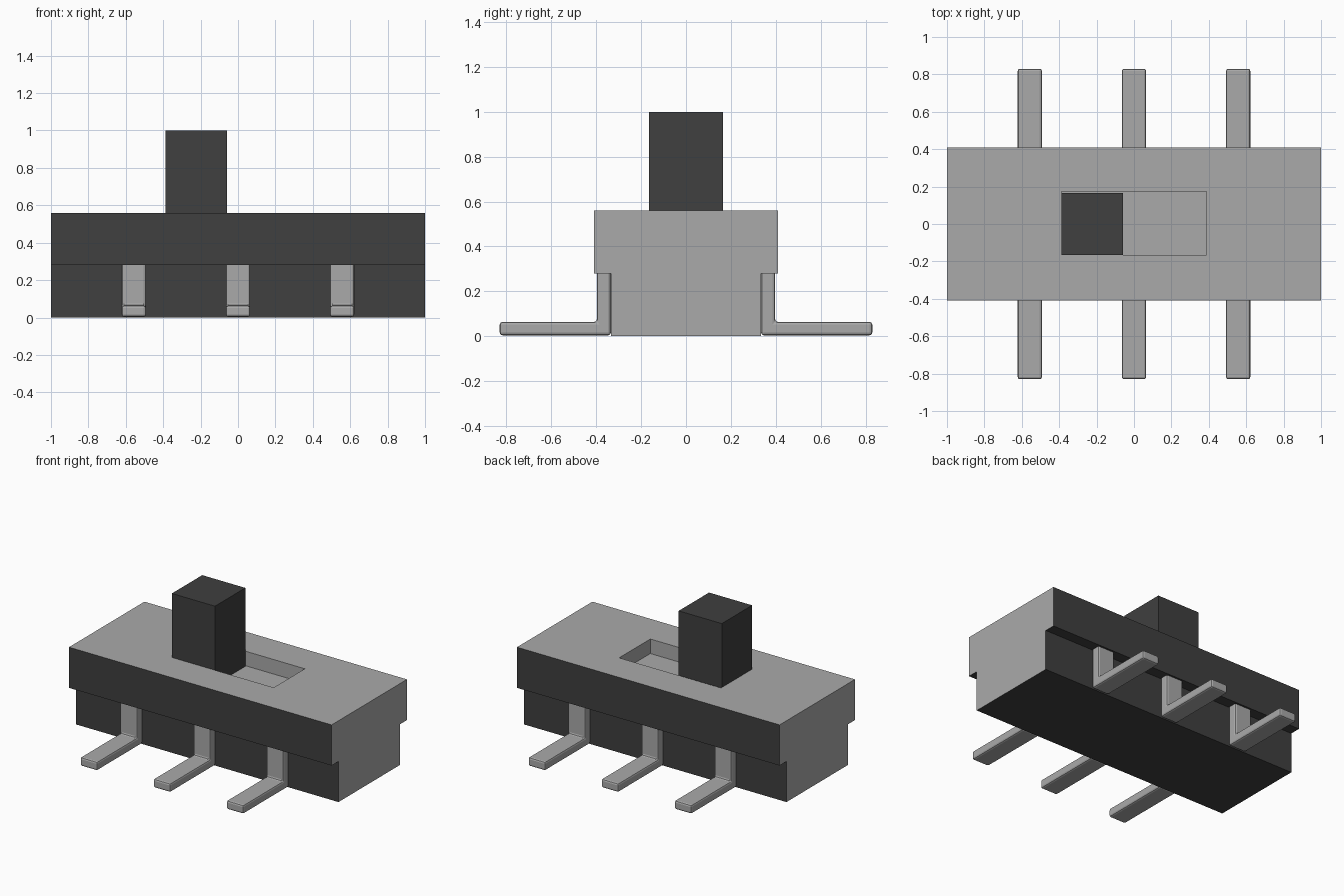
import bpy, bmesh, math

cube = bpy.data.objects.get("Cube")
if cube:
    bpy.data.objects.remove(cube, do_unlink=True)


def material(name, value):
    m = bpy.data.materials.new(name)
    m.use_nodes = True
    colour = (value, value, value, 1)
    m.diffuse_color = colour
    m.node_tree.nodes["Principled BSDF"].inputs["Base Color"].default_value = colour
    return m


GREY = material("light grey", 0.4)
DARK = material("dark grey", 0.05)


def add_object(name, bm, *mats):
    mesh = bpy.data.meshes.new(name)
    bm.to_mesh(mesh)
    bm.free()
    for m in mats:
        mesh.materials.append(m)
    ob = bpy.data.objects.new(name, mesh)
    bpy.context.collection.objects.link(ob)
    return ob


def extrude_profile(points, x0, x1):
    """Closed (y, z) outline extruded along x."""
    bm = bmesh.new()
    face = bm.faces.new([bm.verts.new((x0, y, z)) for y, z in points])
    geom = bmesh.ops.extrude_face_region(bm, geom=[face])["geom"]
    verts = [v for v in geom if isinstance(v, bmesh.types.BMVert)]
    bmesh.ops.translate(bm, verts=verts, vec=(x1 - x0, 0, 0))
    bmesh.ops.recalc_face_normals(bm, faces=bm.faces[:])
    return bm


# Housing: T-shaped section with an overhanging upper half
TOP, STEP, WIDE, NARROW = 0.56, 0.28, 0.41, 0.335
SLOT_FLOOR = TOP - 0.1
bm = extrude_profile([(-NARROW, 0), (NARROW, 0), (NARROW, STEP), (WIDE, STEP),
                      (WIDE, TOP), (-WIDE, TOP), (-WIDE, STEP), (-NARROW, STEP)], -1, 1)

# Long sides and undersides are dark; top and ends are light
for f in bm.faces:
    f.material_index = 1 if abs(f.normal.y) > 0.5 or f.normal.z < -0.5 else 0

# Recessed slot in the top face
top = max(bm.faces, key=lambda f: f.calc_center_median().z)
bmesh.ops.inset_individual(bm, faces=[top], thickness=0.1)
for v in top.verts:
    v.co.x = math.copysign(0.388, v.co.x)
    v.co.y = 0.173 if v.co.y > 0 else -0.166
geom = bmesh.ops.extrude_face_region(bm, geom=[top])["geom"]
bmesh.ops.translate(bm, vec=(0, 0, SLOT_FLOOR - TOP),
                    verts=[v for v in geom if isinstance(v, bmesh.types.BMVert)])
if top.is_valid:
    bmesh.ops.delete(bm, geom=[top], context='FACES_ONLY')
for f in bm.faces:
    if f.normal.z > 0.5 or (abs(f.calc_center_median().y) < 0.2 and f.calc_center_median().z > STEP):
        f.material_index = 0
bmesh.ops.recalc_face_normals(bm, faces=bm.faces[:])
add_object("housing", bm, GREY, DARK)

# Slider knob, standing on the slot floor at one end
add_object("slider_knob",
           extrude_profile([(-0.165, SLOT_FLOOR), (0.165, SLOT_FLOOR),
                            (0.165, 1), (-0.165, 1)], -0.388, -0.06), DARK)

# Bent terminal pins, three along each long side
for side, angle in (("front", 0), ("back", math.pi)):
    for i, x in enumerate((-0.557, 0, 0.557)):
        bm = extrude_profile([(-0.83, 0.004), (-0.335, 0.004), (-0.335, 0.3),
                              (-0.397, 0.3), (-0.397, 0.064), (-0.83, 0.064)],
                             -0.065, 0.065)
        pin = add_object(f"{side}_pin_{i + 1}", bm, GREY)
        pin.location.x = x
        pin.rotation_euler.z = angle
        bevel = pin.modifiers.new("soft_edges", 'BEVEL')
        bevel.width = 0.012
        bevel.segments = 2
        bevel.limit_method = 'ANGLE'
